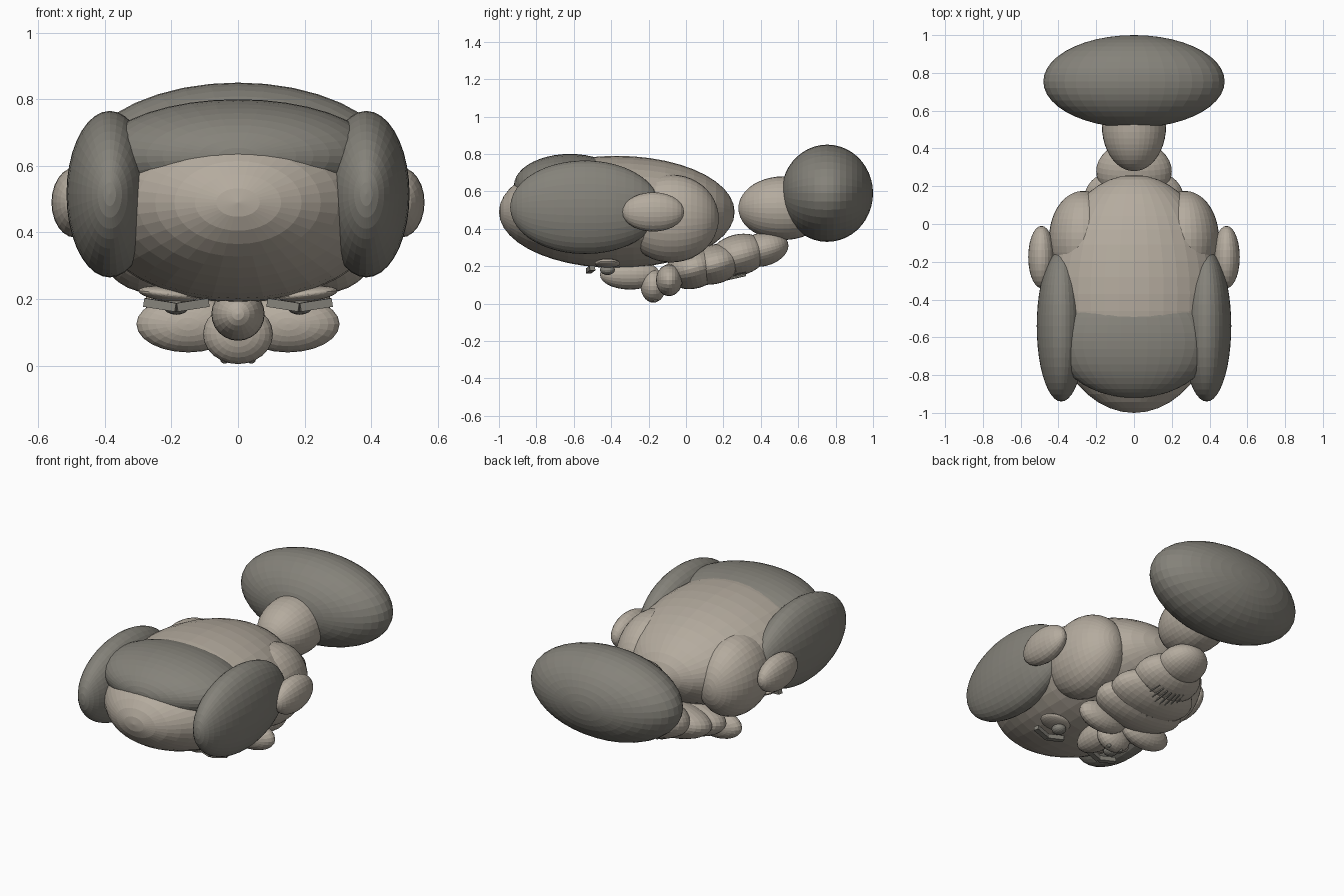
import bpy, bmesh, math
from mathutils import Vector, Matrix

if "Cube" in bpy.data.objects:
    bpy.data.objects.remove(bpy.data.objects["Cube"])


def material(name, rgb):
    m = bpy.data.materials.new(name)
    m.diffuse_color = (*rgb, 1)
    m.use_nodes = True
    m.node_tree.nodes["Principled BSDF"].inputs["Base Color"].default_value = m.diffuse_color
    return m


LIGHT = material("warm light grey", (0.46, 0.41, 0.345))
DARK = material("dark grey", (0.235, 0.225, 0.195))


def finish(name, bm, mat):
    me = bpy.data.meshes.new(name)
    bm.to_mesh(me)
    bm.free()
    me.materials.append(mat)
    ob = bpy.data.objects.new(name, me)
    bpy.context.collection.objects.link(ob)
    return ob


def blob(name, center, radii, mat, segs=36, rings=22, rot=0.0, tilt=0.0):
    """Faceted ellipsoid whose poles lie along y; rot turns about y, tilt about x."""
    bm = bmesh.new()
    m = (Matrix.Translation(center) @ Matrix.Rotation(rot, 4, 'Y')
         @ Matrix.Rotation(tilt, 4, 'X') @ Matrix.Diagonal((*radii, 1))
         @ Matrix.Rotation(math.pi / 2, 4, 'X'))
    bmesh.ops.create_uvsphere(bm, u_segments=segs, v_segments=rings, radius=1, matrix=m)
    return finish(name, bm, mat)


def bar(name, a, b, w, h, mat):
    """Box running from a to b."""
    a, b = Vector(a), Vector(b)
    d = b - a
    m = (Matrix.Translation((a + b) / 2) @ d.to_track_quat('X', 'Z').to_matrix().to_4x4()
         @ Matrix.Diagonal((d.length, w, h, 1)))
    bm = bmesh.new()
    bmesh.ops.create_cube(bm, size=1, matrix=m)
    return finish(name, bm, mat)


# head and hair (crown toward -y, face toward -z)
blob("head", (0, -0.37, 0.49), (0.46, 0.63, 0.30), LIGHT)
blob("top_hair", (0, -0.62, 0.63), (0.42, 0.30, 0.17), DARK)

# neck and shoulders
blob("neck", (0, 0.52, 0.51), (0.17, 0.24, 0.17), LIGHT)
blob("shoulders", (0, 0.755, 0.59), (0.48, 0.245, 0.26), DARK)

# nose
blob("nose_bridge", (0, -0.30, 0.155), (0.08, 0.16, 0.08), LIGHT, 24, 14)
blob("nose_tip", (0, -0.175, 0.095), (0.105, 0.068, 0.09), LIGHT, 24, 14)

# mirrored parts
for s, side in ((-1, "left"), (1, "right")):
    blob("side_hair_" + side, (s * 0.385, -0.54, 0.515), (0.13, 0.40, 0.25), DARK)
    blob("cheek_" + side, (s * 0.27, -0.08, 0.455), (0.18, 0.255, 0.235), LIGHT)
    blob("ear_" + side, (s * 0.49, -0.175, 0.49), (0.07, 0.165, 0.105), LIGHT, 24, 14)
    blob("moustache_" + side, (s * 0.15, -0.09, 0.125), (0.155, 0.07, 0.085), LIGHT, 24, 14)
    blob("nostril_" + side, (s * 0.04, -0.165, 0.02), (0.014, 0.014, 0.014), DARK, 12, 8)
    # eye: white, iris and brow
    blob("eye_" + side, (s * 0.21, -0.42, 0.215), (0.09, 0.068, 0.022), LIGHT, 24, 14, rot=-s * 0.12)
    blob("iris_" + side, (s * 0.185, -0.42, 0.18), (0.04, 0.04, 0.027), DARK, 16, 10)
    bar("inner_brow_" + side, (s * 0.09, -0.50, 0.19), (s * 0.185, -0.52, 0.175), 0.03, 0.026, DARK)
    bar("outer_brow_" + side, (s * 0.185, -0.52, 0.175), (s * 0.28, -0.50, 0.19), 0.03, 0.026, DARK)

# beard, in tapering tiers
tiers = [((0, 0.04, 0.19), (0.28, 0.15, 0.11)),
         ((0, 0.15, 0.21), (0.26, 0.16, 0.105)),
         ((0, 0.28, 0.26), (0.20, 0.16, 0.11)),
         ((0, 0.41, 0.29), (0.14, 0.14, 0.09))]
for i, (c, r) in enumerate(tiers):
    blob(f"beard_tier_{i + 1}", c, r, LIGHT, 32, 18, tilt=0.25)

# beard strands fanned over the underside
for i in range(11):
    t = (i - 5) / 5
    lift = 0.07 * t * t
    bar(f"beard_strand_{i + 1}", (0.2 * t, 0.10, 0.1 + lift),
        (0.14 * t, 0.32, 0.15 + lift * 0.8), 0.007, 0.007, DARK)
